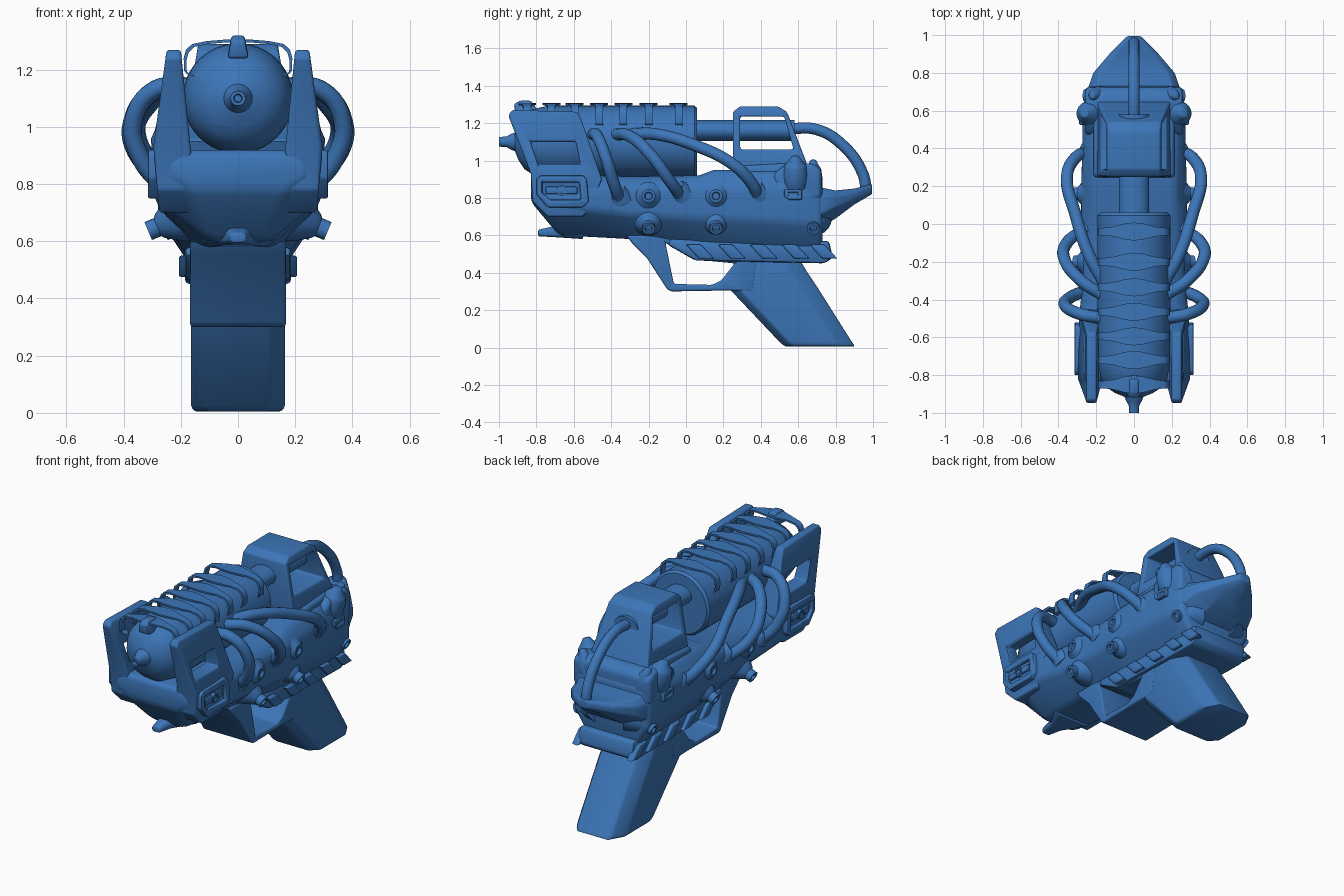
import bpy, bmesh, math
from mathutils import Vector

if "Cube" in bpy.data.objects:
    bpy.data.objects.remove(bpy.data.objects["Cube"])

blue = bpy.data.materials.new("blue_plastic")
blue.diffuse_color = (0.045, 0.18, 0.48, 1)
blue.use_nodes = True
blue.node_tree.nodes["Principled BSDF"].inputs["Base Color"].default_value = blue.diffuse_color


def finish(ob, bevel=0.0, seg=2, mirror=False, cut=None, angle=40):
    """Cut, mirror, bevel, then apply everything and shade."""
    ob.data.materials.append(blue)
    if cut:
        m = ob.modifiers.new("cut", 'BOOLEAN')
        m.object, m.operation, m.solver = cut, 'DIFFERENCE', 'EXACT'
    if mirror:
        m = ob.modifiers.new("mirror", 'MIRROR')
        m.use_mirror_merge = False
    if bevel:
        m = ob.modifiers.new("bevel", 'BEVEL')
        m.width, m.segments, m.limit_method = bevel, seg, 'ANGLE'
        m.angle_limit = math.radians(25)
    bpy.ops.object.select_all(action='DESELECT')
    ob.select_set(True)
    bpy.context.view_layer.objects.active = ob
    bpy.ops.object.convert(target='MESH')
    bpy.ops.object.shade_smooth_by_angle(angle=math.radians(angle))
    if cut:
        bpy.data.objects.remove(cut)


def loft(name, rings):
    """Skin a list of equal-length point rings and cap both ends."""
    bm = bmesh.new()
    vs = [[bm.verts.new(p) for p in r] for r in rings]
    n = len(rings[0])
    for a, b in zip(vs, vs[1:]):
        for i in range(n):
            bm.faces.new((a[i], a[(i + 1) % n], b[(i + 1) % n], b[i]))
    bm.faces.new(vs[0])
    bm.faces.new(vs[-1])
    bmesh.ops.recalc_face_normals(bm, faces=bm.faces)
    me = bpy.data.meshes.new(name)
    bm.to_mesh(me)
    bm.free()
    ob = bpy.data.objects.new(name, me)
    bpy.context.collection.objects.link(ob)
    return ob


def prism(name, poly, inner, outer):
    """Extrude a (y, z) side profile in x; inner/outer may depend on z."""
    f = lambda v: v if callable(v) else (lambda z: v)
    return loft(name, [[(f(s)(z), y, z) for y, z in poly] for s in (inner, outer)])


def lathe(name, profile, origin, axis, n=32, squash=1.0):
    """Revolve (radius, distance) points about an axis."""
    q = Vector(axis).to_track_quat('Z', 'Y')
    rings = []
    for r, d in profile:
        ring = []
        for i in range(n):
            a = 2 * math.pi * i / n
            p = Vector(origin) + q @ Vector((r * math.cos(a), r * math.sin(a), d))
            p.x *= squash
            ring.append(p)
        rings.append(ring)
    return loft(name, rings)


def tube(name, pts, radius):
    cu = bpy.data.curves.new(name, 'CURVE')
    cu.dimensions, cu.bevel_depth, cu.bevel_resolution = '3D', radius, 4
    cu.use_fill_caps = True
    sp = cu.splines.new('BEZIER')
    sp.bezier_points.add(len(pts) - 1)
    for bp, p in zip(sp.bezier_points, pts):
        bp.co = p
        bp.handle_left_type = bp.handle_right_type = 'AUTO'
    ob = bpy.data.objects.new(name, cu)
    bpy.context.collection.objects.link(ob)
    return ob


def section(y, zb, wb, z1, w, z2, zt, wt):
    half = [(wb, zb), (w, z1), (w, z2), (wt, zt)]
    return [(x, y, z) for x, z in half] + [(-x, y, z) for x, z in reversed(half)]


# main receiver body
finish(loft("body", [section(*s) for s in (
    (-.83, .78, .17, .82, .25, .88, .92, .20),
    (-.68, .60, .10, .74, .285, .88, .92, .22),
    (-.48, .59, .12, .73, .29, .87, .92, .22),
    (-.30, .58, .13, .71, .27, .86, .915, .20),
    (.07, .54, .16, .69, .28, .86, .92, .22),
    (.15, .53, .16, .69, .28, .86, .95, .22),
    (.60, .52, .17, .67, .27, .86, .95, .22),
    (.73, .52, .17, .65, .25, .84, .90, .20))]), .03, 3)
finish(prism("rear_shoulders", [(.47, .84), (.47, .93), (.54, .985), (.68, .985),
                                (.725, .95), (.725, .8), (.6, .76)], -.26, .26), .025, 3)

# barrel with domed front and nozzle tip
finish(lathe("barrel", [(.012, .98), (.015, 1), (.026, 1), (.028, .96), (.04, .94), (.05, .915),
                        (.1, .895), (.145, .865), (.175, .82), (.19, .75), (.193, .7), (.193, -.045), (.18, -.06)],
             (0, 0, 1.1), (0, -1, 0), 48))
finish(lathe("barrel_rod", [(.057, 0), (.057, .53)], (0, .05, 1.16), (0, 1, 0), 24, 1.4))

# cooling ribs arching over the barrel
arch = [(.16, 1.185, .018), (.188, 1.195, .02), (.19, 1.24, .02), (.182, 1.27, .02), (.16, 1.29, .02),
        (.11, 1.3, .026), (.05, 1.305, .042)]
arch += [(0, 1.307, .048)] + [(-x, z, w) for x, z, w in reversed(arch)]
for y in (-.85, -.72, -.595, -.465, -.335, -.2, -.04):
    finish(loft("barrel_rib", [[(x, y - w, z), (x, y + w, z), (x * .95, y + w, z - .01), (x * .95, y - w, z - .01)]
                               for x, z, w in arch]))
finish(prism("front_sight", [(-.91, 1.24), (-.92, 1.3), (-.89, 1.32), (-.83, 1.32), (-.8, 1.28), (-.82, 1.24)],
             lambda z: -.022 - (1.32 - z) * .2, lambda z: .022 + (1.32 - z) * .2), .01)

# front yoke prongs with windows
window = prism("window_cutter", [(-.83, 1.1), (-.59, 1.1), (-.565, .98), (-.79, .98)], 0, .5)
finish(prism("yoke_prong", [(-.95, 1.24), (-.93, 1.27), (-.58, 1.26), (-.56, 1.22), (-.45, .9), (-.5, .76),
                            (-.55, .7), (-.74, .7), (-.82, .78), (-.83, .93)],
             lambda z: .2 - (1.27 - z) * .1,
             lambda z: .25 + (1.27 - z) * .12 if z > .85 else .29 - (.85 - z) * .1),
       .018, 3, True, window)

# side pods: frame, bar and bolt
recess = prism("recess_cutter", [(-.77, .885), (-.57, .885), (-.56, .79), (-.73, .79), (-.77, .83)], .295, .5)
finish(prism("pod_frame", [(-.8, .9), (-.78, .92), (-.55, .92), (-.53, .9), (-.52, .78), (-.55, .75), (-.74, .75),
                           (-.8, .82)], .24, .315), .012, 2, True, recess)
finish(prism("pod_bar", [(-.75, .86), (-.58, .86), (-.58, .82), (-.75, .82)], .28, .308), .008, 2, True)
finish(lathe("pod_bolt", [(.028, 0), (.028, .035), (.018, .035), (.018, .025)], (.28, -.665, .84), (1, 0, 0), 16),
       0, 2, True)

# chin nozzle
finish(loft("chin_lip", [section(*s) for s in (
    (-.79, .595, .02, .605, .028, .62, .63, .02),
    (-.7, .59, .03, .6, .045, .63, .65, .03),
    (-.55, .58, .1, .6, .13, .64, .68, .12))]), .006)

# rear sight tower with see-through window
window = prism("window_cutter", [(.29, 1.06), (.29, 1.235), (.525, 1.235), (.575, 1.06)], -.5, .5)
side = lambda z: .2 - (z - .93) * .17
finish(prism("sight_tower", [(.25, .92), (.25, 1.26), (.29, 1.29), (.49, 1.29), (.54, 1.26), (.64, 1.0),
                             (.67, .92)], lambda z: -side(z), side), .014, 3, False, window)
finish(prism("tower_foot", [(.24, .9), (.25, .97), (.62, .99), (.7, .96), (.7, .88)], -.215, .215), .02, 3)

# hoses along both sides
hoses = [[(.16, -.5, 1.14), (.29, -.475, 1.13), (.365, -.43, 1.02), (.34, -.39, .89), (.25, -.35, .78)],
         [(.16, -.38, 1.14), (.28, -.3, 1.13), (.37, -.18, 1.02), (.355, -.1, .91), (.25, -.02, .8)],
         [(.16, -.31, 1.14), (.24, -.16, 1.14), (.31, .05, 1.08), (.355, .25, .98), (.31, .35, .88), (.24, .39, .8)]]
for path in hoses:
    finish(tube("side_hose", path, .032), mirror=True)
    end = Vector(path[-1])
    finish(lathe("hose_socket", [(.07, 0), (.055, .04), (.04, .065)], end - Vector((.02, 0, -.02)),
                 Vector(path[-2]) - end, 20), 0, 2, True)

# side studs and angled nozzles
for y in (-.2, .16):
    finish(lathe("side_stud", [(.075, 0), (.05, .02), (.035, .035), (.022, .035), (.018, .02)],
                 (.265, y, .81), (1, 0, 0), 20), 0, 2, True)
for x, y in ((.185, -.2), (.185, .16), (.13, .68)):
    finish(lathe("side_nozzle", [(.1, 0), (.075, .05), (.045, .095), (.034, .105), (.034, .14), (.02, .14), (.018, .12)],
                 (x, y, .69), (1, 0, -.42), 20), 0, 2, True)
slot = prism("slot_cutter", [(.545, .83), (.6, .83), (.6, .81), (.545, .81)], .28, .4)
finish(prism("side_latch", [(.525, .845), (.62, .845), (.62, .79), (.55, .79), (.525, .81)], .25, .29), .008, 2, True,
       slot)

# rear shoulder knobs
for x, y, z, r in ((.24, .585, .945, .062), (.2, .68, .925, .045)):
    finish(lathe("shoulder_knob", [(r * 1.1, -.09), (r * 1.1, -.02), (r * .95, .03), (r * .6, .055), (r * .35, .08)],
                 (x, y, z), (.3, 0, 1), 20), .004, 2, True)

# rear beak and looping cable
finish(loft("rear_beak", [section(*s) for s in (
    (.70, .63, .15, .70, .25, .80, .86, .22),
    (.80, .69, .11, .75, .215, .81, .84, .18),
    (.90, .765, .06, .79, .13, .825, .85, .10),
    (.995, .82, .02, .83, .035, .86, .875, .02))]), .015, 3)
finish(tube("rear_cable", [(0, .54, 1.17), (0, .7, 1.165), (0, .84, 1.08), (0, .945, .93), (0, .965, .83)], .03))

# trigger guard
opening = prism("guard_cutter", [(-.11, .56), (-.065, .34), (.14, .335), (.19, .36), (.26, .45), (.05, .47)], -.5, .5)
finish(prism("trigger_guard", [(-.32, .6), (-.29, .56), (-.21, .48), (-.1, .31), (-.08, .3), (.22, .305), (.36, .3),
                               (.4, .6)], -.167, .167), .014, 3, False, opening)

# lower rail with slanted blocks
finish(prism("lower_rail", [(-.1, .55), (.05, .465), (.74, .45), (.785, .48), (.765, .57), (-.08, .58)], -.185, .185),
       .015)
for y in (.0, .17, .34, .51, .66):
    finish(prism("rail_block", [(y, .55), (y + .07, .475), (y + .15, .475), (y + .08, .55)], .16, .207), .008, 2, True)

# pistol grip with chamfered corners
grip = []
for z, y0, y1, w in ((.005, .53, .905, .155), (.025, .505, .89, .165), (.31, .235, .71, .165), (.4, .25, .65, .165),
                     (.5, .28, .59, .165)):
    c, d = .05, .09
    half = [(w - c, y0), (w, y0 + c), (w, y1 - d), (w - c, y1)]
    grip.append([(x, y, z) for x, y in half] + [(-x, y, z) for x, y in reversed(half)])
finish(loft("grip", grip), .012, 2)
